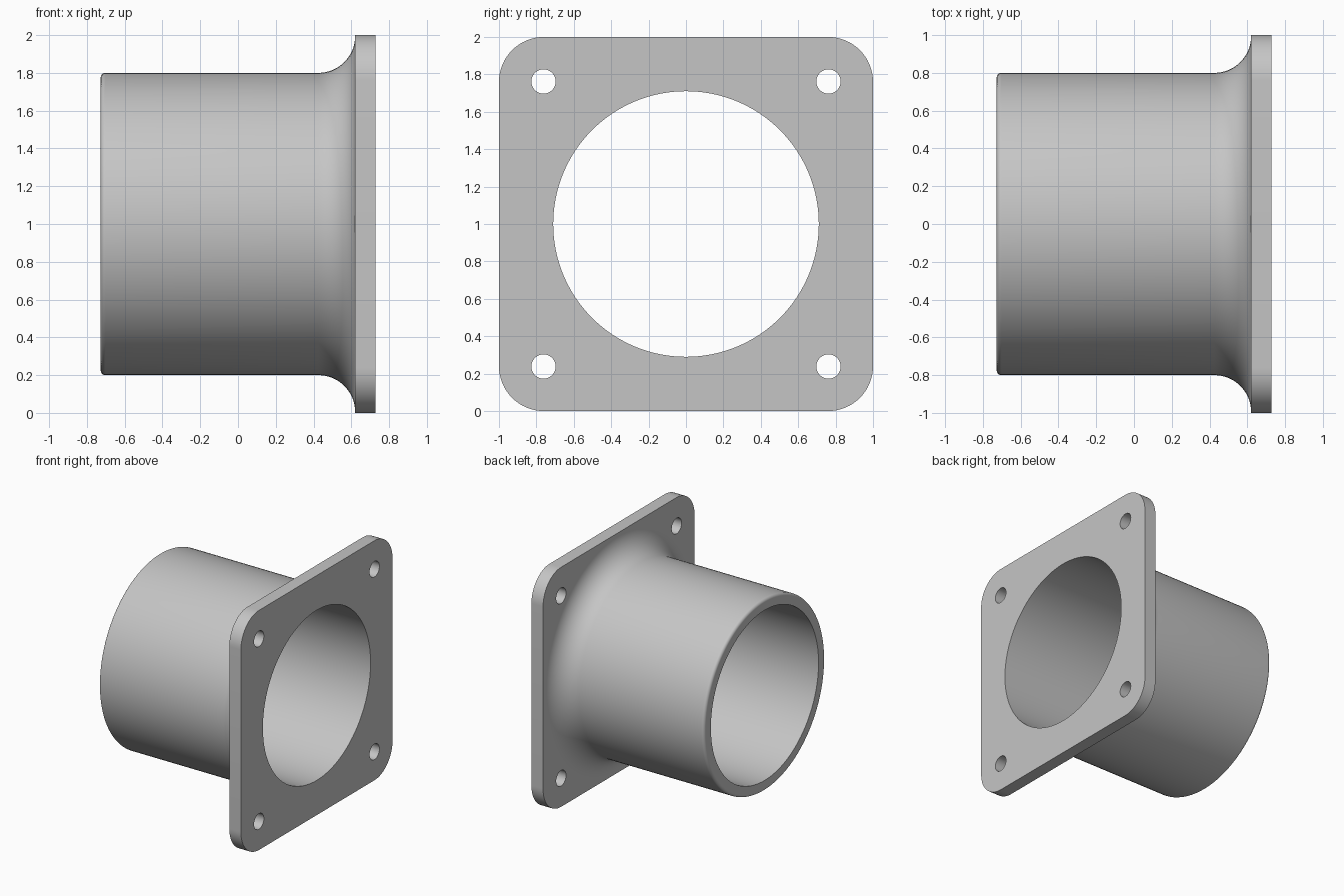
import bpy, bmesh
from math import sin, cos, pi, radians
from mathutils import Matrix, Vector

cube = bpy.data.objects.get("Cube")
if cube:
    bpy.data.objects.remove(cube, do_unlink=True)

SEG = 128
BORE, OUTER = 0.71, 0.80
X_END, X_SEAT, X_FACE = -0.727, 0.62, 0.727
FILLET, RIM, CORNER = 0.195, 0.025, 0.24

grey = bpy.data.materials.new("light grey")
grey.use_nodes = True
colour = (0.56, 0.56, 0.56, 1)
grey.diffuse_color = colour
grey.node_tree.nodes["Principled BSDF"].inputs["Base Color"].default_value = colour


def arc(cx, cy, r, a0, a1, n):
    """Points along an arc, angles in degrees."""
    angles = [radians(a0 + (a1 - a0) * i / n) for i in range(n + 1)]
    return [(cx + r * cos(a), cy + r * sin(a)) for a in angles]


def finish(obj):
    bpy.ops.object.select_all(action='DESELECT')
    obj.select_set(True)
    bpy.context.view_layer.objects.active = obj
    bpy.ops.object.shade_smooth_by_angle(angle=radians(30))


def make_tube():
    # Wall profile (x, radius): bore, rounded rim, outside, flared fillet
    profile = [(X_SEAT, BORE), (X_END, BORE)]
    profile += arc(X_END + RIM, OUTER - RIM, RIM, 180, 90, 6)
    profile += arc(X_SEAT - FILLET, OUTER + FILLET, FILLET, -90, 0, 16)
    bm = bmesh.new()
    verts = [bm.verts.new((x, 0, r)) for x, r in profile]
    edges = [bm.edges.new(pair) for pair in zip(verts, verts[1:])]
    bmesh.ops.spin(bm, geom=verts + edges, cent=(0, 0, 0), axis=(1, 0, 0),
                   angle=2 * pi, steps=SEG, use_merge=True)
    bmesh.ops.remove_doubles(bm, verts=bm.verts, dist=1e-5)
    bmesh.ops.recalc_face_normals(bm, faces=bm.faces)
    # The wall is open at the flange, so check its facing on the rim
    rim = min(bm.faces, key=lambda f: f.calc_center_median().x)
    if rim.normal.x > 0:
        bmesh.ops.reverse_faces(bm, faces=bm.faces)
    mesh = bpy.data.meshes.new("tube")
    bm.to_mesh(mesh)
    bm.free()
    mesh.materials.append(grey)
    obj = bpy.data.objects.new("tube", mesh)
    obj.location.z = 1
    bpy.context.collection.objects.link(obj)
    finish(obj)


def make_flange():
    # Rounded square with a bore and four bolt holes, filled and extruded
    half, bolt = 1 - CORNER, 0.762
    signs = [(1, 1), (-1, 1), (-1, -1), (1, -1)]
    outline = []
    for i, (sx, sy) in enumerate(signs):
        outline += arc(sx * half, sy * half, CORNER, 90 * i, 90 * i + 90, 16)
    loops = [outline, arc(0, 0, BORE, 0, 360, SEG)[:-1]]
    loops += [arc(sx * bolt, sy * bolt, 0.065, 0, 360, 32)[:-1] for sx, sy in signs]
    curve = bpy.data.curves.new("flange", 'CURVE')
    curve.dimensions = '2D'
    curve.fill_mode = 'BOTH'
    curve.extrude = (X_FACE - X_SEAT) / 2
    for loop in loops:
        spline = curve.splines.new('POLY')
        spline.points.add(len(loop) - 1)
        for point, (x, y) in zip(spline.points, loop):
            point.co = (x, y, 0, 1)
        spline.use_cyclic_u = True
    curve.materials.append(grey)
    obj = bpy.data.objects.new("flange", curve)
    bpy.context.collection.objects.link(obj)
    bpy.ops.object.select_all(action='DESELECT')
    obj.select_set(True)
    bpy.context.view_layer.objects.active = obj
    bpy.ops.object.convert(target='MESH')
    obj = bpy.context.view_layer.objects.active
    # Weld the caps to the walls and stand the plate upright
    bm = bmesh.new()
    bm.from_mesh(obj.data)
    bmesh.ops.remove_doubles(bm, verts=bm.verts, dist=1e-5)
    bmesh.ops.recalc_face_normals(bm, faces=bm.faces)
    bm.transform(Matrix.Rotation(pi / 2, 4, 'Y'))
    bm.to_mesh(obj.data)
    bm.free()
    obj.location = Vector(((X_SEAT + X_FACE) / 2, 0, 1))
    finish(obj)


make_tube()
make_flange()
